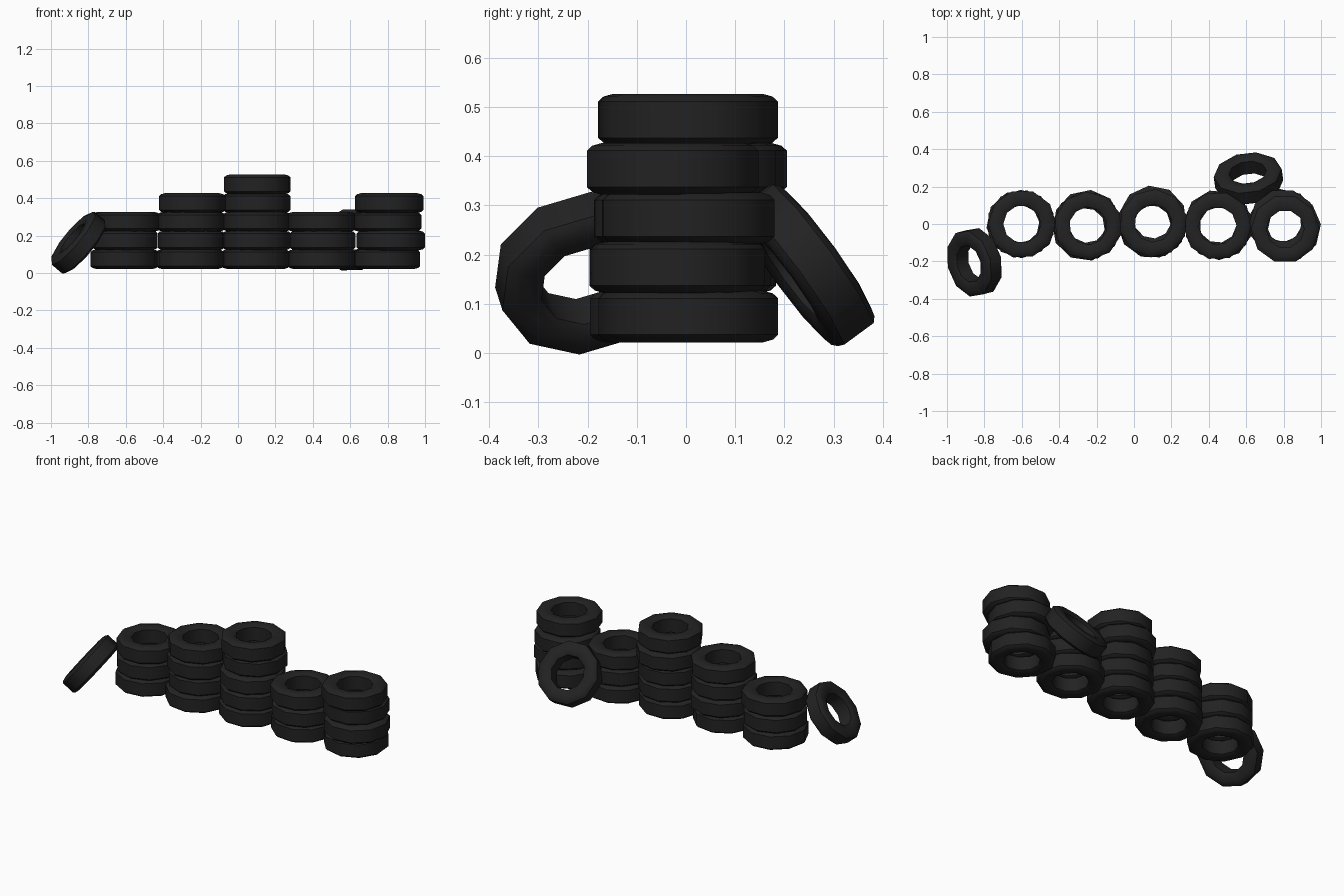
import bpy, bmesh, math, random
from mathutils import Vector, Matrix

if "Cube" in bpy.data.objects:
    bpy.data.objects.remove(bpy.data.objects["Cube"])

random.seed(4)
SIDES = 10

rubber = bpy.data.materials.new("black rubber")
rubber.diffuse_color = (0.016, 0.016, 0.016, 1)
rubber.use_nodes = True
rubber.node_tree.nodes["Principled BSDF"].inputs["Base Color"].default_value = rubber.diffuse_color

# Tyre cross-section: (radius, height), closed loop
PROFILE = [(0.183, -0.037), (0.183, 0.037), (0.172, 0.047), (0.152, 0.0525),
           (0.118, 0.0505), (0.101, 0.041), (0.101, -0.041), (0.118, -0.0505),
           (0.152, -0.0525), (0.172, -0.047)]


def tyre(name, loc, spin, axis=(0, 0, 1)):
    """Lathe one tyre, spin it about its axle, point the axle along axis."""
    bm = bmesh.new()
    rings = []
    for i in range(SIDES):
        a = 2 * math.pi * i / SIDES
        rings.append([bm.verts.new((r * math.cos(a), r * math.sin(a), z))
                      for r, z in PROFILE])
    n = len(PROFILE)
    for i in range(SIDES):
        p, q = rings[i], rings[(i + 1) % SIDES]
        for k in range(n):
            bm.faces.new((p[k], q[k], q[(k + 1) % n], p[(k + 1) % n]))
    bmesh.ops.recalc_face_normals(bm, faces=bm.faces)
    mesh = bpy.data.meshes.new(name)
    bm.to_mesh(mesh)
    bm.free()
    mesh.materials.append(rubber)
    ob = bpy.data.objects.new(name, mesh)
    bpy.context.collection.objects.link(ob)
    turn = Vector((0, 0, 1)).rotation_difference(Vector(axis)).to_matrix().to_4x4()
    ob.matrix_world = Matrix.Translation(loc) @ turn @ Matrix.Rotation(spin, 4, 'Z')
    bpy.context.view_layer.objects.active = ob
    ob.select_set(True)
    bpy.ops.object.shade_smooth_by_angle(angle=math.radians(40))
    ob.select_set(False)


# Upright stacks, each tyre slightly off centre: (x, y) from the ground up
STACKS = [
    [(-0.607, 0.0), (-0.604, 0.0), (-0.598, 0.0)],
    [(-0.257, -0.015), (-0.25, 0.0), (-0.25, -0.01), (-0.245, -0.01)],
    [(0.094, 0.0), (0.1, 0.0), (0.1, 0.0), (0.1, 0.023), (0.103, 0.004)],
    [(0.447, 0.0), (0.452, -0.01), (0.447, -0.01)],
    [(0.795, 0.005), (0.817, -0.018), (0.797, 0.005), (0.808, -0.027)],
]
for s, stack in enumerate(STACKS, 1):
    for level, (x, y) in enumerate(stack):
        tyre(f"stack_{s}_tyre_{level + 1}", (x, y, 0.074 + 0.1 * level),
             random.uniform(0, math.pi))


def tilted(yaw, lean):
    """Axle direction from compass angle and lean above the horizon."""
    return (math.cos(yaw) * math.cos(lean), math.sin(yaw) * math.cos(lean), math.sin(lean))


# Two loose tyres leaning on the row
tyre("leaning_tyre_front", (-0.853, -0.205, 0.162), 0.2,
     tilted(math.radians(195), math.radians(39)))
tyre("leaning_tyre_back", (0.612, 0.243, 0.178), 0.1,
     tilted(math.radians(98), math.radians(36)))
